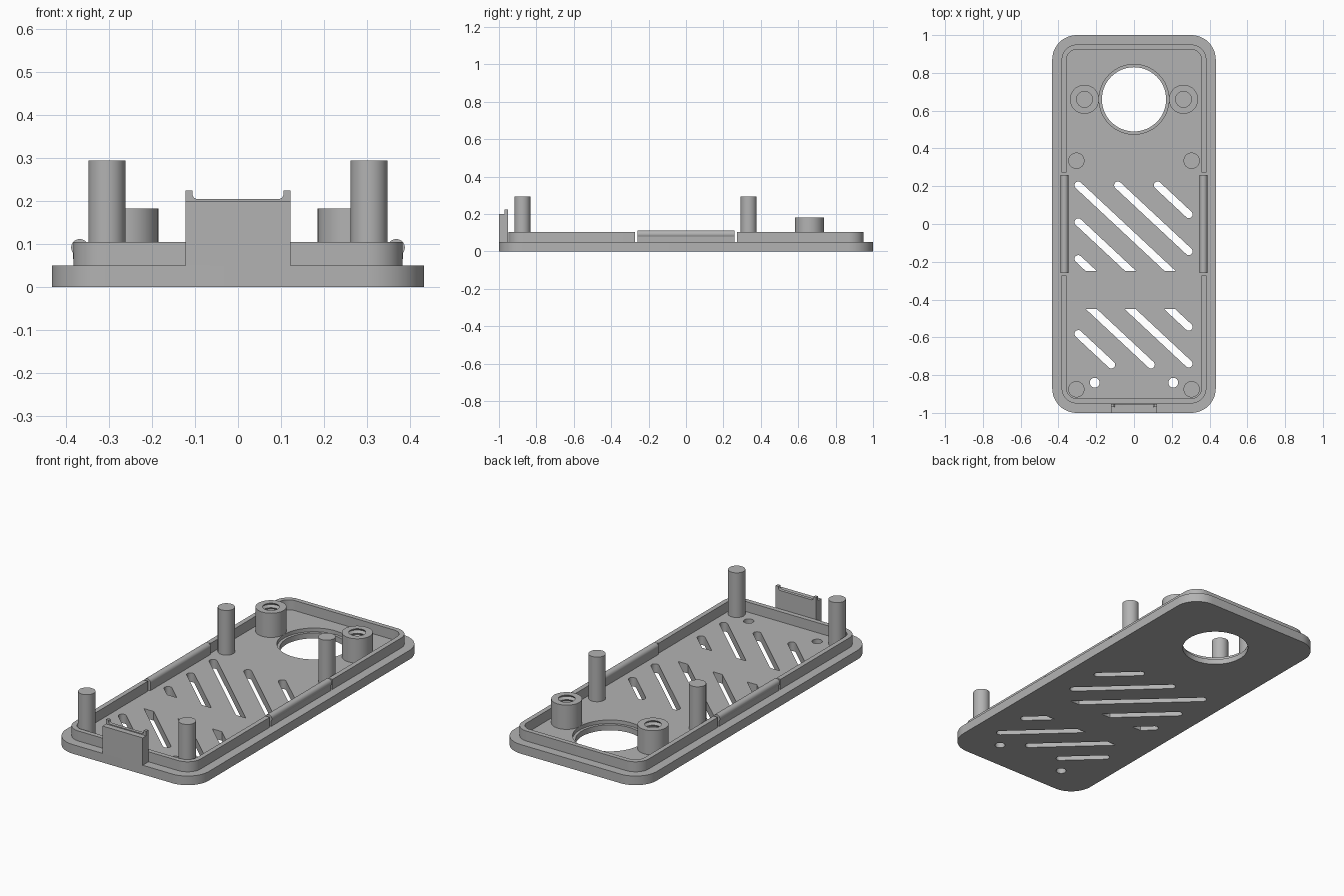
import bpy, bmesh
from math import cos, sin, pi, radians, atan2

cube = bpy.data.objects.get("Cube")
if cube:
    bpy.data.objects.remove(cube)

grey = bpy.data.materials.new("plain grey")
grey.use_nodes = True
grey.diffuse_color = (0.45, 0.45, 0.45, 1)
grey.node_tree.nodes["Principled BSDF"].inputs["Base Color"].default_value = grey.diffuse_color


def arc(x, y, r, a0, a1, n=12):
    return [(x + r * cos(radians(a0 + (a1 - a0) * i / n)),
             y + r * sin(radians(a0 + (a1 - a0) * i / n))) for i in range(n + 1)]


def circle(x, y, r, n=40):
    return arc(x, y, r, 0, 360, n)[:-1]


def finish(name, bm):
    """Turn a bmesh into a clean, shaded object."""
    bmesh.ops.remove_doubles(bm, verts=bm.verts, dist=1e-5)
    bmesh.ops.recalc_face_normals(bm, faces=bm.faces)
    mesh = bpy.data.meshes.new(name)
    bm.to_mesh(mesh)
    bm.free()
    mesh.materials.append(grey)
    ob = bpy.data.objects.new(name, mesh)
    bpy.context.collection.objects.link(ob)
    bpy.ops.object.select_all(action='DESELECT')
    ob.select_set(True)
    bpy.context.view_layer.objects.active = ob
    bpy.ops.object.shade_smooth_by_angle(angle=radians(30))
    return ob


def prism(name, loops, lo, hi, along_y=False):
    """Extrude an outline with holes from lo to hi, along z or along y."""
    curve = bpy.data.curves.new(name + "_outline", 'CURVE')
    curve.dimensions = '2D'
    curve.fill_mode = 'BOTH'
    curve.extrude = (hi - lo) / 2
    for loop in loops:
        spline = curve.splines.new('POLY')
        spline.points.add(len(loop) - 1)
        for p, (x, y) in zip(spline.points, loop):
            p.co = (x, y, 0, 1)
        spline.use_cyclic_u = True
    helper = bpy.data.objects.new(name + "_outline", curve)
    bpy.context.collection.objects.link(helper)
    bpy.context.view_layer.update()
    mesh = bpy.data.meshes.new_from_object(
        helper.evaluated_get(bpy.context.evaluated_depsgraph_get()))
    bm = bmesh.new()
    bm.from_mesh(mesh)
    bpy.data.objects.remove(helper)
    bpy.data.curves.remove(curve)
    bpy.data.meshes.remove(mesh)
    mid = (lo + hi) / 2
    for v in bm.verts:
        x, y, z = v.co
        v.co = (x, mid + z, y) if along_y else (x, y, mid + z)
    return finish(name, bm)


def half_frame(w, h, r, y0):
    """Open outline of the rounded end of a frame, from right to left."""
    return ([(w, y0)] + arc(w - r, h - r, r, 0, 90)
            + arc(r - w, h - r, r, 90, 180) + [(-w, y0)])


def clip(loop, limit, sign):
    """Keep the part of a loop where sign * (y - limit) >= 0."""
    out = []
    for a, b in zip(loop, loop[1:] + loop[:1]):
        da, db = sign * (a[1] - limit), sign * (b[1] - limit)
        if da >= 0:
            out.append(a)
        if da * db < 0:
            t = da / (da - db)
            out.append((a[0] + t * (b[0] - a[0]), limit))
    return out


def slot(x0, y0, x1, y1, r=0.02):
    a = atan2(y1 - y0, x1 - x0) * 180 / pi
    return arc(x0, y0, r, a + 90, a + 270) + arc(x1, y1, r, a - 90, a + 90)


# Diagonal vents: start point and sideways run, trimmed at the middle band
SLOPE = -0.933
TOP, BOTTOM = 0.05, 0.0
vents = []
for x, y, run in [(-0.295, 0.205, 0.6), (-0.085, 0.205, 0.375), (0.125, 0.205, 0.165),
                  (-0.295, 0.01, 0.4), (-0.295, -0.185, 0.2)]:
    vents.append(clip(slot(x, y, x + run, y + SLOPE * run), -0.25, 1))
for x, y, run in [(-0.12, -0.745, 0.175), (0.09, -0.745, 0.42),
                  (0.29, -0.74, 0.42), (0.29, -0.545, 0.22)]:
    vents.append(clip(slot(x - run, y - SLOPE * run, x, y), -0.45, -1))

# Base plate with the round opening, vents and two small holes
plate = half_frame(0.433, 1, 0.13, 0)[1:-1]
plate += [(-x, -y) for x, y in plate]
small_holes = [circle(s * 0.208, -0.84, 0.026, 24) for s in (-1, 1)]
prism("base_plate", [plate, circle(0, 0.66, 0.185, 64)] + small_holes + vents, BOTTOM, TOP)
prism("opening_ledge", [circle(0, 0.66, 0.185, 64), circle(0, 0.66, 0.17, 64)], BOTTOM, 0.03)

# Raised lip in two halves, with room for the side snaps
lip = half_frame(0.383, 0.95, 0.08, 0.272) + half_frame(0.357, 0.924, 0.055, 0.272)[::-1]
prism("back_lip", [lip], TOP, 0.105)
prism("front_lip", [[(x, -y) for x, y in lip]], TOP, 0.105)

# Side snaps with a rounded bead along the top
snap = [(0.35, TOP), (0.383, TOP)] + arc(0.368, 0.092, 0.02, -40, 200, 20)
for side, s in (("left", 1), ("right", -1)):
    prism(side + "_snap", [[(s * x, z) for x, z in snap]], -0.26, 0.26, along_y=True)

# Four support posts
for side, s in (("left", 1), ("right", -1)):
    for end, y in (("back", 0.335), ("front", -0.875)):
        prism(f"{end}_{side}_post", [circle(s * 0.305, y, 0.043)], TOP, 0.295)

# Screw bosses with a ridged bore
for side, s in (("left", 1), ("right", -1)):
    profile = [(0.077, TOP), (0.077, 0.183)]
    for i in range(5):
        profile += [(0.042, 0.183 - 0.025 * i), (0.052, 0.171 - 0.025 * i)]
    profile += [(0.042, 0.055), (0.0, 0.055)]
    bm = bmesh.new()
    vs = [bm.verts.new((r, 0, z)) for r, z in profile]
    es = [bm.edges.new(p) for p in zip(vs, vs[1:])]
    bmesh.ops.spin(bm, geom=vs + es, cent=(0, 0, 0), axis=(0, 0, 1),
                   angle=2 * pi, steps=40, use_duplicate=False)
    bmesh.ops.translate(bm, verts=bm.verts, vec=(s * 0.262, 0.66, 0))
    finish(side + "_screw_boss", bm)

# Front tab with two small ears on its inner side
tab = [(-0.122, TOP), (0.122, TOP), (0.122, 0.2), (-0.122, 0.2)]
prism("front_tab", [tab], -1, -0.97, along_y=True)
ears = ([(-0.122, TOP), (0.122, TOP), (0.122, 0.225), (0.106, 0.225)]
        + arc(0.094, 0.217, 0.012, 0, -90, 6) + arc(-0.094, 0.217, 0.012, -90, -180, 6)
        + [(-0.106, 0.225), (-0.122, 0.225)])
prism("tab_ears", [ears], -0.97, -0.952, along_y=True)
